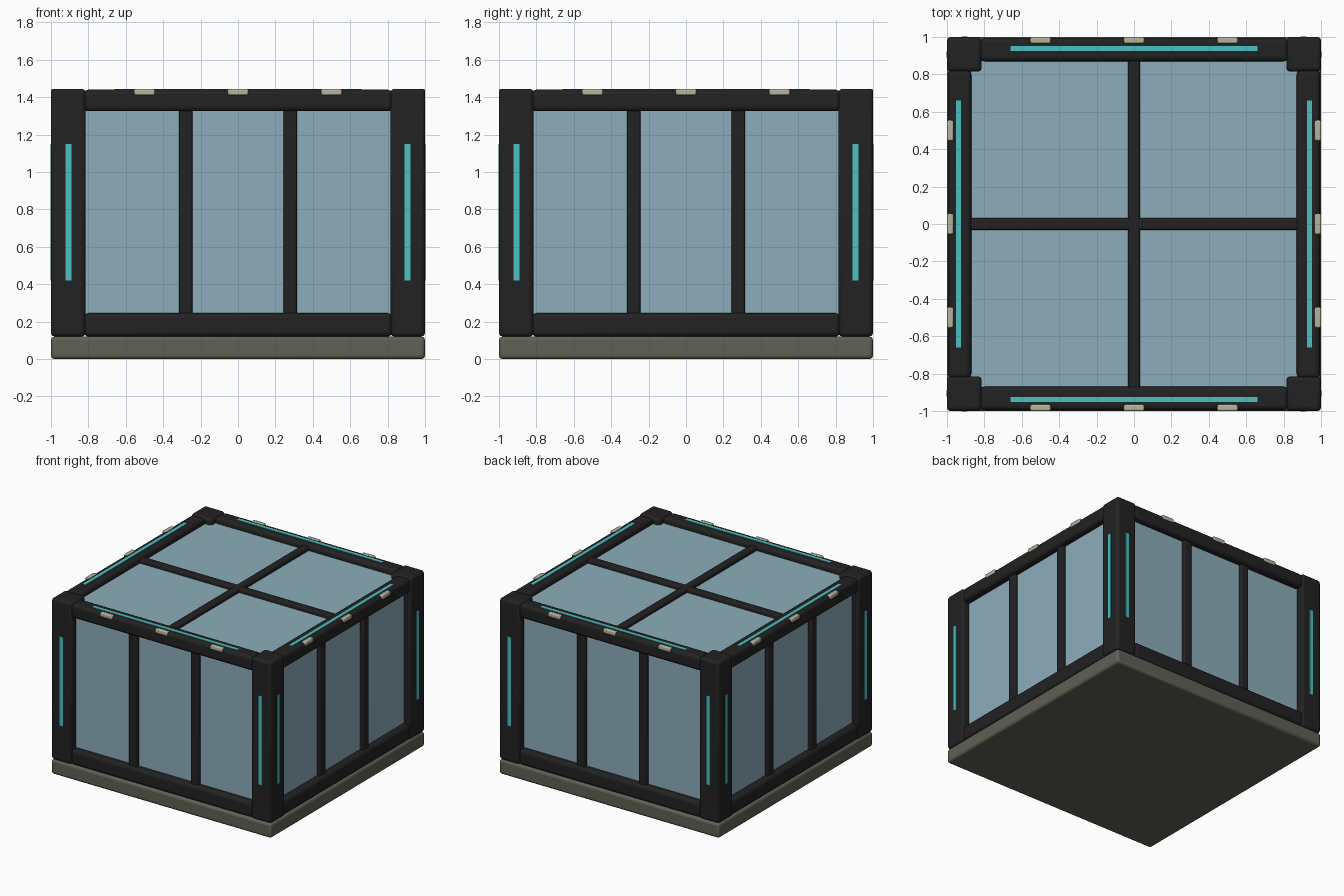
import bpy
import math
from mathutils import Matrix, Vector

cube = bpy.data.objects.get("Cube")
if cube:
    bpy.data.objects.remove(cube, do_unlink=True)


def material(name, color):
    m = bpy.data.materials.new(name)
    m.use_nodes = True
    m.diffuse_color = (*color, 1)
    m.node_tree.nodes["Principled BSDF"].inputs["Base Color"].default_value = (*color, 1)
    return m


FRAME = material("black frame", (0.016, 0.016, 0.016))
BASE = material("olive grey base", (0.117, 0.117, 0.089))
GLASS = material("pale blue glass", (0.266, 0.423, 0.497))
GLOW = material("cyan strip", (0.074, 0.527, 0.527))
CLIP = material("beige clip", (0.479, 0.456, 0.352))


def box(name, lo, hi, mat, bevel=0.0, segments=3, turn=0):
    """Box between two corners, turned about the z axis by quarter turns."""
    lo, hi = Vector(lo), Vector(hi)
    bpy.ops.mesh.primitive_cube_add(size=1)
    ob = bpy.context.object
    ob.name = name
    ob.data.transform(Matrix.Translation((lo + hi) / 2) @ Matrix.Diagonal((*(hi - lo), 1)))
    ob.data.transform(Matrix.Rotation(turn * math.pi / 2, 4, "Z"))
    ob.data.materials.append(mat)
    if bevel:
        mod = ob.modifiers.new("Bevel", "BEVEL")
        mod.width = bevel
        mod.segments = segments
        bpy.ops.object.shade_smooth_by_angle(angle=math.radians(35))
    return ob


POST = 0.815    # inner edge of the corner posts
FLOOR = 0.12    # top of the base
TOP = 1.445

box("base", (-1, -1, 0), (1, 1, FLOOR), BASE, 0.02)

# The four sides are alike, so each is built at the front and turned
for turn, side in enumerate(("front", "left", "back", "right")):
    box(side + "_corner_post", (POST, -1, FLOOR), (1, -POST, TOP), FRAME, 0.022, turn=turn)
    box(side + "_top_rail", (-0.825, -0.995, 1.325), (0.825, -0.87, 1.44), FRAME, 0.025, turn=turn)
    box(side + "_bottom_rail", (-0.825, -0.995, FLOOR), (0.825, -0.87, 0.245), FRAME, 0.025, turn=turn)
    box(side + "_window", (-0.83, -0.94, 0.2), (0.83, -0.92, 1.36), GLASS, turn=turn)

    # Window bars
    for x in (-0.28, 0.28):
        box(side + "_window_bar", (x - 0.036, -0.97, 0.2), (x + 0.036, -0.9, 1.36),
            FRAME, 0.012, turn=turn)

    # Glowing strips on the posts and on the roof rail
    for x in (-0.905, 0.905):
        box(side + "_post_strip", (x - 0.016, -1.002, 0.42), (x + 0.016, -0.995, 1.15),
            GLOW, turn=turn)
    box(side + "_roof_strip", (-0.66, -0.953, 1.436), (0.66, -0.925, 1.443), GLOW, turn=turn)

    # Clips over the outer top edge
    for x in (-0.5, 0, 0.5):
        box(side + "_clip", (x - 0.055, -1, 1.41), (x + 0.055, -0.965, TOP),
            CLIP, 0.008, 2, turn=turn)

# Roof glass and crossing bars
box("roof_glass", (-0.89, -0.89, 1.375), (0.89, 0.89, 1.395), GLASS)
for turn, name in enumerate(("roof_cross_bar", "roof_long_bar")):
    box(name, (-0.89, -0.032, 1.355), (0.89, 0.032, 1.425), FRAME, 0.012, turn=turn)
